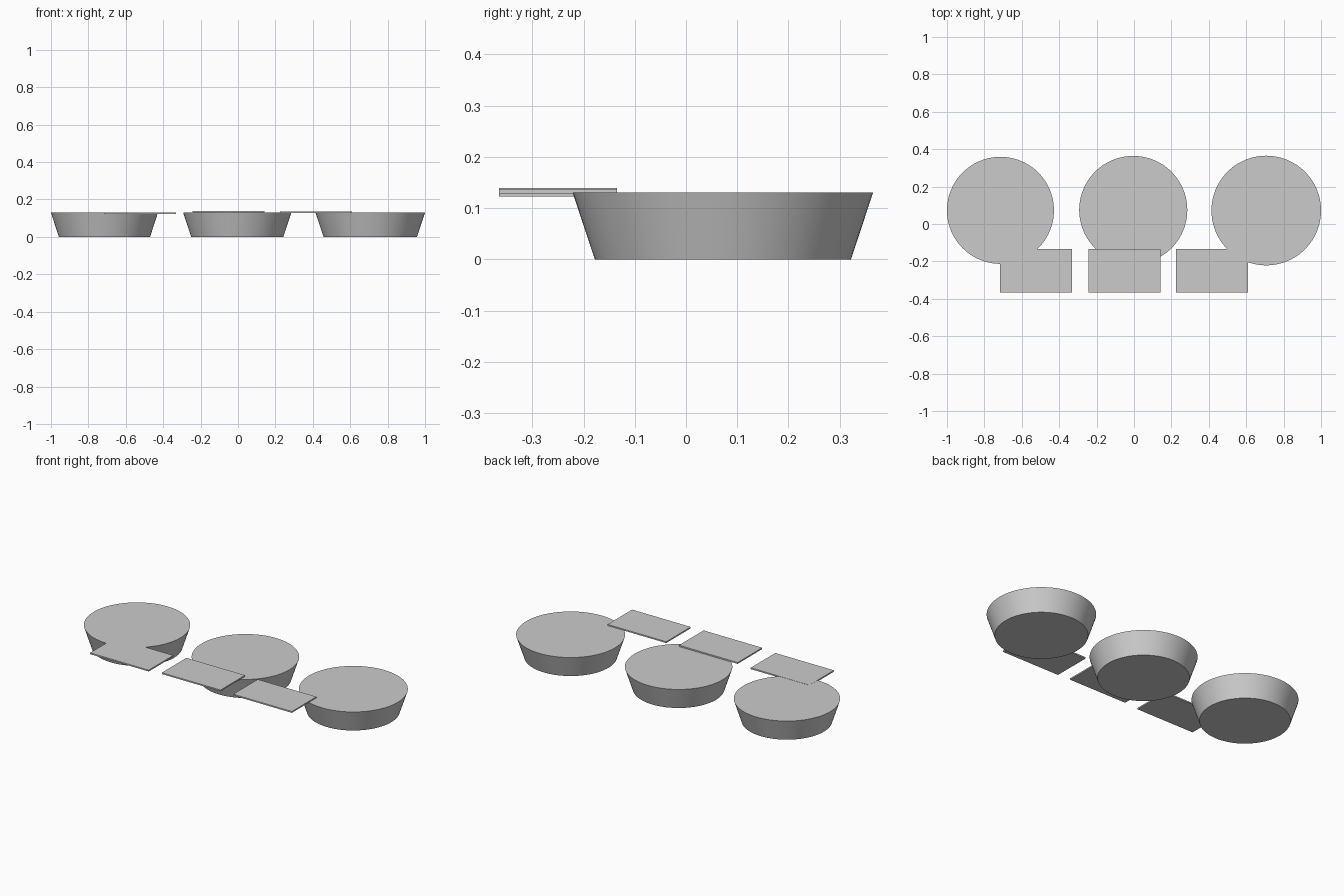
import bpy
import math

cube = bpy.data.objects.get("Cube")
if cube:
    bpy.data.objects.remove(cube, do_unlink=True)

# One plain grey for every part
grey = bpy.data.materials.new("plain_grey")
grey.use_nodes = True
colour = (0.6, 0.6, 0.6, 1.0)
grey.diffuse_color = colour
grey.node_tree.nodes["Principled BSDF"].inputs["Base Color"].default_value = colour


def finish(name):
    obj = bpy.context.object
    obj.name = name
    obj.data.materials.append(grey)
    return obj


def add_tub(name, x, y, radius, height=0.13):
    """Closed round tub that widens towards its flat lid."""
    bpy.ops.mesh.primitive_cone_add(
        vertices=96, radius1=radius * 0.853, radius2=radius,
        depth=height, location=(x, y, height / 2))
    finish(name)
    bpy.ops.object.shade_smooth_by_angle(angle=math.radians(30))


def add_card(name, x, z, thickness=0.008):
    """Thin flat label card, z being its underside."""
    bpy.ops.mesh.primitive_cube_add(size=1, location=(x, -0.25, z + thickness / 2))
    card = finish(name)
    card.scale = (0.385, 0.23, thickness)


# Three tubs in a row
add_tub("right_tub", -0.714, 0.073, 0.286)
add_tub("middle_tub", -0.004, 0.075, 0.289)
add_tub("left_tub", 0.707, 0.072, 0.293)

# A card overlapping the front rim of each tub
add_card("right_card", -0.523, 0.123)
add_card("middle_card", -0.052, 0.131)
add_card("left_card", 0.417, 0.129)
